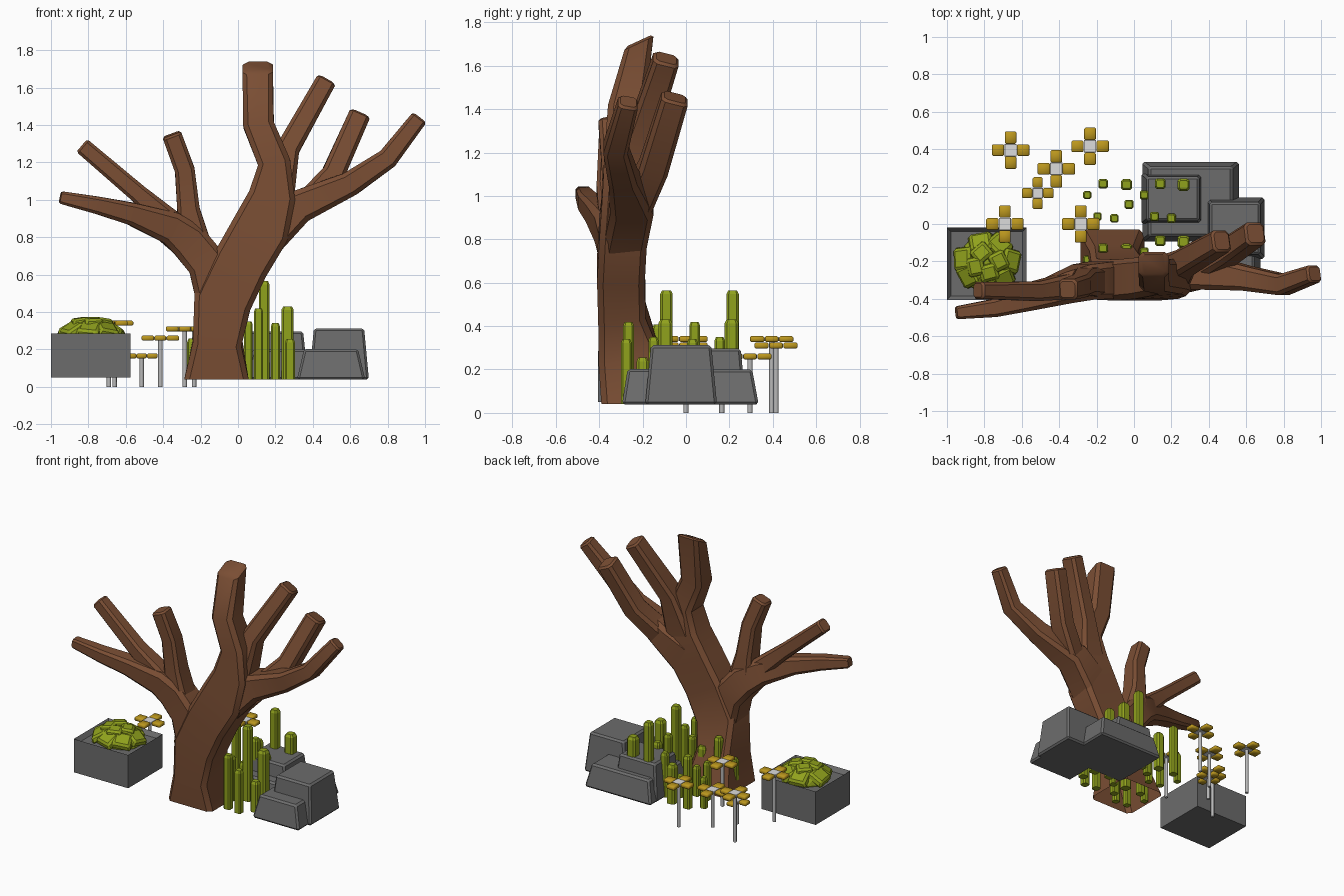
import bpy, bmesh, math, random
from mathutils import Vector, Matrix

if "Cube" in bpy.data.objects:
    bpy.data.objects.remove(bpy.data.objects["Cube"])

random.seed(4)


def mat(name, rgb):
    m = bpy.data.materials.new(name)
    m.diffuse_color = (*rgb, 1)
    m.use_nodes = True
    m.node_tree.nodes["Principled BSDF"].inputs["Base Color"].default_value = m.diffuse_color
    return m


BARK = mat("bark brown", (0.195, 0.076, 0.034))
STONE = mat("stone grey", (0.15, 0.15, 0.15))
GREEN = mat("leaf green", (0.28, 0.36, 0.012))
GOLD = mat("petal gold", (0.5, 0.31, 0.013))
STEM = mat("stem grey", (0.48, 0.48, 0.48))
PALE = mat("flower centre pale grey", (0.72, 0.72, 0.72))


def finish(name, bm, material, smooth=None):
    bmesh.ops.recalc_face_normals(bm, faces=bm.faces)
    me = bpy.data.meshes.new(name)
    bm.to_mesh(me)
    bm.free()
    me.materials.append(material)
    ob = bpy.data.objects.new(name, me)
    bpy.context.collection.objects.link(ob)
    if smooth:
        bpy.ops.object.select_all(action='DESELECT')
        ob.select_set(True)
        bpy.context.view_layer.objects.active = ob
        bpy.ops.object.shade_smooth_by_angle(angle=math.radians(smooth))
    return ob


def block(bm, x, y, z, top=1.0, bevel=0.0, matrix=None):
    """Bevelled box between ranges x, y, z; the top can be drawn in."""
    t = bmesh.new()
    bmesh.ops.create_cube(t, size=1)
    c = Vector([(a + b) / 2 for a, b in (x, y, z)])
    s = Vector([b - a for a, b in (x, y, z)])
    for v in t.verts:
        k = top if v.co.z > 0 else 1
        v.co = Vector((v.co.x * s.x * k, v.co.y * s.y * k, v.co.z * s.z)) + c
    if bevel:
        bmesh.ops.bevel(t, geom=t.edges[:], offset=bevel, segments=1, affect='EDGES')
    if matrix:
        bmesh.ops.transform(t, matrix=matrix, verts=t.verts)
    me = bpy.data.meshes.new("tmp")
    t.to_mesh(me)
    t.free()
    bm.from_mesh(me)
    bpy.data.meshes.remove(me)


def limb(name, path, slant=0):
    """Loft a chamfered-square section along points (x, y, z, half width, half depth)."""
    bm = bmesh.new()
    pts = [Vector(p[:3]) for p in path]
    rings = []
    signs = [(1, 1, 0), (1, 1, 1), (-1, 1, 1), (-1, 1, 0), (-1, -1, 0), (-1, -1, 1), (1, -1, 1), (1, -1, 0)]

    def ring(c, t, w, d):
        u = Vector((0, 1, 0)).cross(t).normalized()
        v = t.cross(u).normalized()
        k = min(.028, .33 * min(w, d))  # chamfer size
        rings.append([bm.verts.new(c + u * a * (w - k * e) + v * b * (d - k * (1 - e))) for a, b, e in signs])

    for i, p in enumerate(path):
        t = (pts[min(i + 1, len(pts) - 1)] - pts[max(i - 1, 0)]).normalized()
        if p[2] < 0.05:
            t = Vector((0, 0, 1))
        ring(pts[i] - (t * 0.012 if i == len(path) - 1 else t * 0), t, p[3], p[4])
    ring(pts[-1], t, path[-1][3] * .8, path[-1][4] * .8)
    for a, b in zip(rings, rings[1:]):
        for i in range(8):
            j = (i + 1) % 8
            bm.faces.new((a[i], a[j], b[j], b[i]))
    bm.faces.new(rings[-1])  # the foot stays open
    for v in rings[-1] + rings[-2]:
        v.co.z += slant * (v.co.y - pts[-1].y)
    return finish(name, bm, BARK, 35)


# Tree: trunk runs on into the tallest branch, the other limbs grow out of it
limb("trunk", [(-.115, -.21, .04, .172, .18), (-.11, -.26, .25, .13, .145),
               (-.082, -.295, .46, .155, .11), (.015, -.3, .66, .152, .11),
               (.12, -.29, .84, .155, .11), (.182, -.28, 1.02, .125, .105),
               (.193, -.28, 1.2, .087, .095), (.11, -.275, 1.4, .082, .085),
               (.105, -.215, 1.715, .081, .068)], slant=.65)
limb("left_low_branch", [(-.09, -.3, .45, .13, .1), (-.165, -.3, .66, .106, .1),
                         (-.27, -.31, .785, .102, .095), (-.37, -.34, .855, .088, .085),
                         (-.57, -.405, .925, .06, .06), (-.75, -.45, .97, .047, .048),
                         (-.95, -.475, 1.013, .034, .035)])
limb("left_outer_branch", [(-.34, -.33, .86, .07, .07), (-.53, -.36, 1.03, .05, .052),
                           (-.835, -.355, 1.29, .045, .045)])
limb("left_upper_branch", [(-.23, -.31, .72, .1, .085), (-.265, -.31, .95, .06, .07),
                           (-.285, -.33, 1.16, .053, .06), (-.355, -.35, 1.35, .052, .055)])
limb("right_inner_branch", [(.2, -.26, 1.02, .1, .09), (.265, -.21, 1.27, .062, .07),
                            (.47, -.09, 1.635, .055, .06)])
limb("right_middle_branch", [(.36, -.23, .97, .07, .075), (.505, -.15, 1.13, .062, .068),
                             (.65, -.05, 1.455, .058, .063)])
limb("right_low_branch", [(.12, -.29, .8, .13, .1), (.33, -.25, .965, .09, .1),
                          (.6, -.29, 1.085, .066, .066), (.8, -.325, 1.22, .056, .056),
                          (.967, -.265, 1.435, .046, .046)])

# Rocks
for name, x, y, h, top in (("rock_tall", (.38, .7), (-.188, .143), .312, .84),
                           ("rock_front", (.315, .68), (-.295, -.05), .202, .79),
                           ("rock_back", (.042, .563), (-.095, .335), .2, .86),
                           ("rock_inner", (.04, .375), (-.005, .275), .297, .84)):
    bm = bmesh.new()
    block(bm, x, y, (.038, h), top, .012)
    finish(name, bm, STONE)

# Planter: box with a shallow recess
bm = bmesh.new()
block(bm, (-1, -.575), (-.405, -.02), (.05, .285))
bm.faces.ensure_lookup_table()
lid = max(bm.faces, key=lambda f: f.calc_center_median().z)
bmesh.ops.inset_region(bm, faces=[lid], thickness=.03)
bmesh.ops.translate(bm, verts=lid.verts, vec=(0, 0, -.03))
finish("planter", bm, STONE)

# Bush: low dome of overlapping leaf pads
bm = bmesh.new()
bmesh.ops.create_icosphere(bm, subdivisions=2, radius=1,
                           matrix=Matrix.Translation((-.787, -.205, .265)) @ Matrix.Diagonal((.165, .14, .092, 1)))
for count, r, z, tilt, size in ((7, .115, .307, 32, .14), (4, .058, .346, 9, .115)):
    for i in range(count):
        a = 2 * math.pi * (i + .35 * random.random()) / count
        m = (Matrix.Translation((-.787 + r * 1.1 * math.cos(a), -.205 + r * .95 * math.sin(a), z))
             @ Matrix.Rotation(a, 4, 'Z') @ Matrix.Rotation(math.radians(tilt), 4, 'Y')
             @ Matrix.Rotation(random.uniform(-.4, .4), 4, 'Z'))
        s = size / 2
        block(bm, (-s * .9, s * .9), (-s, s), (-.022, .023), .78, .012, m)
finish("bush", bm, GREEN)

# Cactus columns: the same group of six, four times
GROUP = [(.14, .215, .565, .058), (.265, .21, .43, .066), (.055, .155, .35, .048),
         (.11, .04, .42, .05), (.2, .03, .34, .05), (.278, .105, .255, .055)]
for n, (dx, dy, k, wk) in enumerate([(0, 0, 1, 1), (0, -.305, 1, 1), (-.305, 0, .7, .9), (-.305, -.345, .7, .9)]):
    bm = bmesh.new()
    for x, y, h, w in GROUP:
        top = .04 + (h - .04) * k
        r = w * wk / 2
        prev = None
        for z, s in ((.04, 1), (top - .018, 1), (top, .7)):
            ring = []
            for i in range(8):  # chamfered square outline
                a = math.pi / 2 * (i // 2) + (-.57 if i % 2 == 0 else .57)
                f = s * r * 1.18
                ring.append(bm.verts.new((x + dx + f * math.cos(a), y + dy + f * math.sin(a), z)))
            if prev:
                for i in range(8):
                    j = (i + 1) % 8
                    bm.faces.new((prev[i], prev[j], ring[j], ring[i]))
            else:
                bm.faces.new(ring[::-1])
            prev = ring
        bm.faces.new(prev)
    finish(f"cactus_group_{n + 1}", bm, GREEN)

# Flowers: thin stem, pale centre, four petals
for n, (x, y, z, r) in enumerate([(-.66, .395, .34, .1), (-.235, .415, .31, .1), (-.415, .295, .26, .1),
                                  (-.515, .165, .165, .085), (-.69, 0, .34, .1), (-.285, 0, .31, .1)]):
    bm = bmesh.new()
    bmesh.ops.create_cone(bm, cap_ends=True, segments=8, radius1=.012, radius2=.012, depth=z,
                          matrix=Matrix.Translation((x, y, z / 2)))
    finish(f"flower_stem_{n + 1}", bm, STEM, 50)
    bm = bmesh.new()
    c = r * .33
    block(bm, (x - c, x + c), (y - c, y + c), (z - .009, z + .009), 1, .002)
    finish(f"flower_centre_{n + 1}", bm, PALE)
    bm = bmesh.new()
    for i in range(4):
        m = Matrix.Translation((x, y, z)) @ Matrix.Rotation(i * math.pi / 2, 4, 'Z')
        block(bm, (r * .34, r), (-r * .31, r * .31), (-.0135, .0135), 1, .006, m)
    finish(f"flower_petals_{n + 1}", bm, GOLD, 50)
